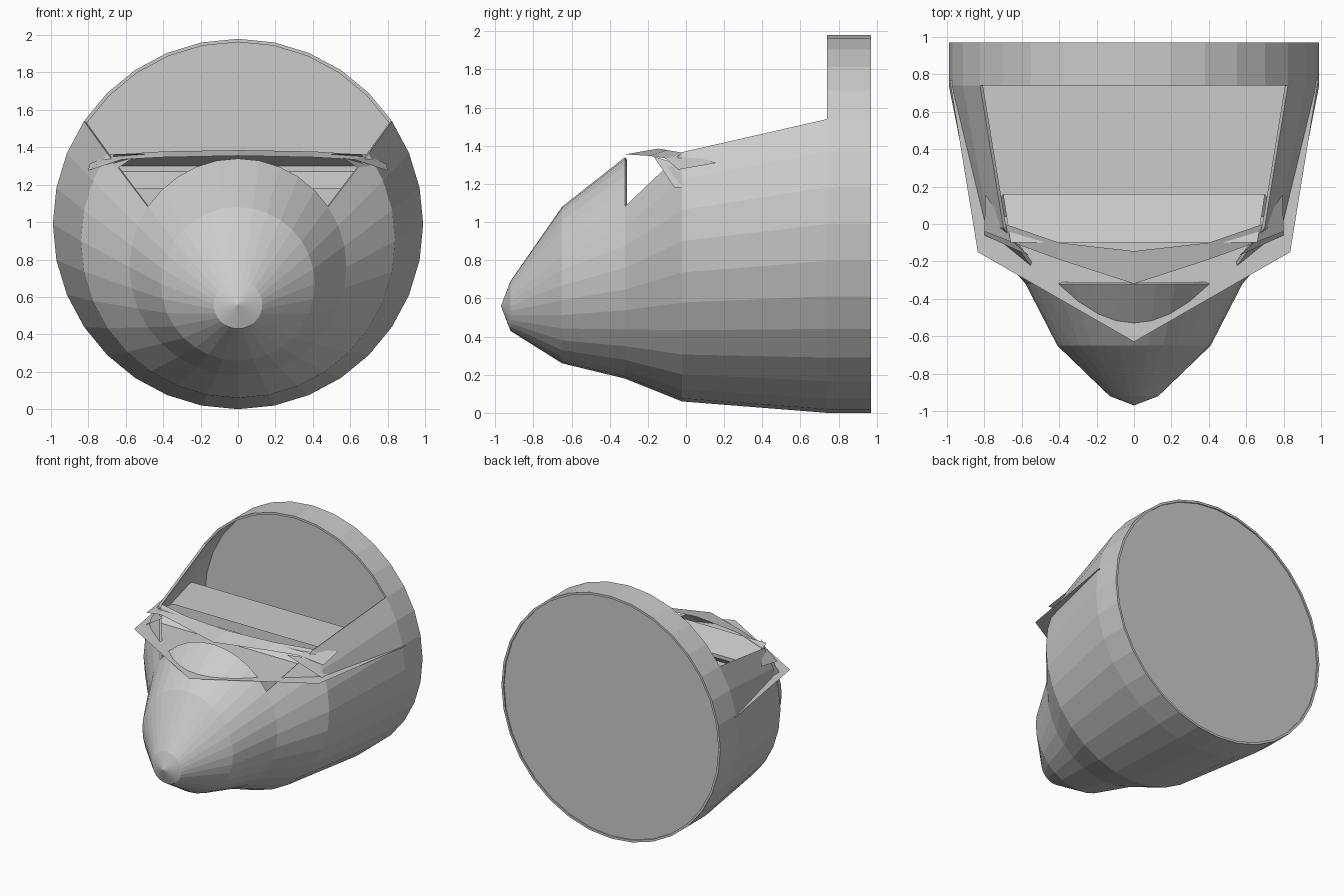
import bpy, bmesh
from math import sin, cos, tau

if "Cube" in bpy.data.objects:
    bpy.data.objects.remove(bpy.data.objects["Cube"])

SIDES = 32
OPEN = 5          # facets left open on each side of the top, over the cockpit
THICK = 0.018


def make(name, verts, faces, thick=0.0, mirror=False):
    me = bpy.data.meshes.new(name)
    me.from_pydata(verts, [], faces)
    bm = bmesh.new()
    bm.from_mesh(me)
    bmesh.ops.recalc_face_normals(bm, faces=bm.faces)
    bm.to_mesh(me)
    bm.free()
    ob = bpy.data.objects.new(name, me)
    bpy.context.collection.objects.link(ob)
    if mirror:
        ob.modifiers.new("mirror", 'MIRROR').use_clip = True
    if thick:
        s = ob.modifiers.new("thickness", 'SOLIDIFY')
        s.thickness = thick
        s.offset = -1
    return ob


def ring(y, r, z):
    return [(r * sin(tau * i / SIDES), y, z + r * cos(tau * i / SIDES)) for i in range(SIDES)]


# fuselage shell: rings (y, radius, centre z) from nose to rear, open above the cockpit
rings = [(-0.92, 0.13, 0.56), (-0.65, 0.41, 0.67), (-0.32, 0.58, 0.76),
         (-0.02, 0.84, 0.90), (0.74, 0.99, 0.99), (0.97, 0.99, 0.99)]
verts = [v for r in rings for v in ring(*r)]
faces = []
for k in range(len(rings) - 1):
    for i in range(SIDES):
        if k in (2, 3) and (i < OPEN or i >= SIDES - OPEN):
            continue
        j = (i + 1) % SIDES
        a, b = k * SIDES, (k + 1) * SIDES
        faces.append((a + i, a + j, b + j, b + i))
tip = len(verts)
verts.append((0, -0.97, 0.56))
faces += [(tip, (i + 1) % SIDES, i) for i in range(SIDES)]
make("fuselage_shell", verts, faces, THICK)

# rear bulkhead disc, set just inside the rim
make("rear_bulkhead", ring(0.96, 0.975, 0.99), [tuple(range(SIDES))])

# flat cockpit floor whose pointed front and corners poke out of the shell
make("cockpit_floor",
     [(0, -0.63, 1.175), (0.835, -0.15, 1.175), (0.985, 0.77, 1.175),
      (-0.985, 0.77, 1.175), (-0.835, -0.15, 1.175)],
     [(0, 1, 2, 3, 4)])

# instrument panel: a folded profile stretched between the walls
profile = [(-0.10, 1.365, 0.66), (0.16, 1.30, 0.70), (0.16, 1.27, 0.70), (0.04, 1.18, 0.78)]
verts = [(s * x, y, z) for y, z, x in profile for s in (-1, 1)]
make("instrument_panel", verts, [(2 * i, 2 * i + 1, 2 * i + 3, 2 * i + 2) for i in range(3)])

# windscreen visor: curved rear edge, pointed front edge, swept tips
rear = [(0, -0.145, 1.385), (0.40, -0.10, 1.378), (0.69, 0.0, 1.36), (0.795, 0.16, 1.31)]
front = [(0, -0.32, 1.355), (0.40, -0.19, 1.347), (0.62, -0.11, 1.335), (0.80, -0.04, 1.275)]
make("windscreen_visor", rear + front, [(i, i + 1, i + 5, i + 4) for i in range(3)], mirror=True)

# bracket under each visor end
make("visor_bracket",
     [(0.56, -0.17, 1.345), (0.80, -0.06, 1.18), (0.80, 0.04, 1.18), (0.72, -0.03, 1.30)],
     [(0, 1, 2, 3)], mirror=True)
